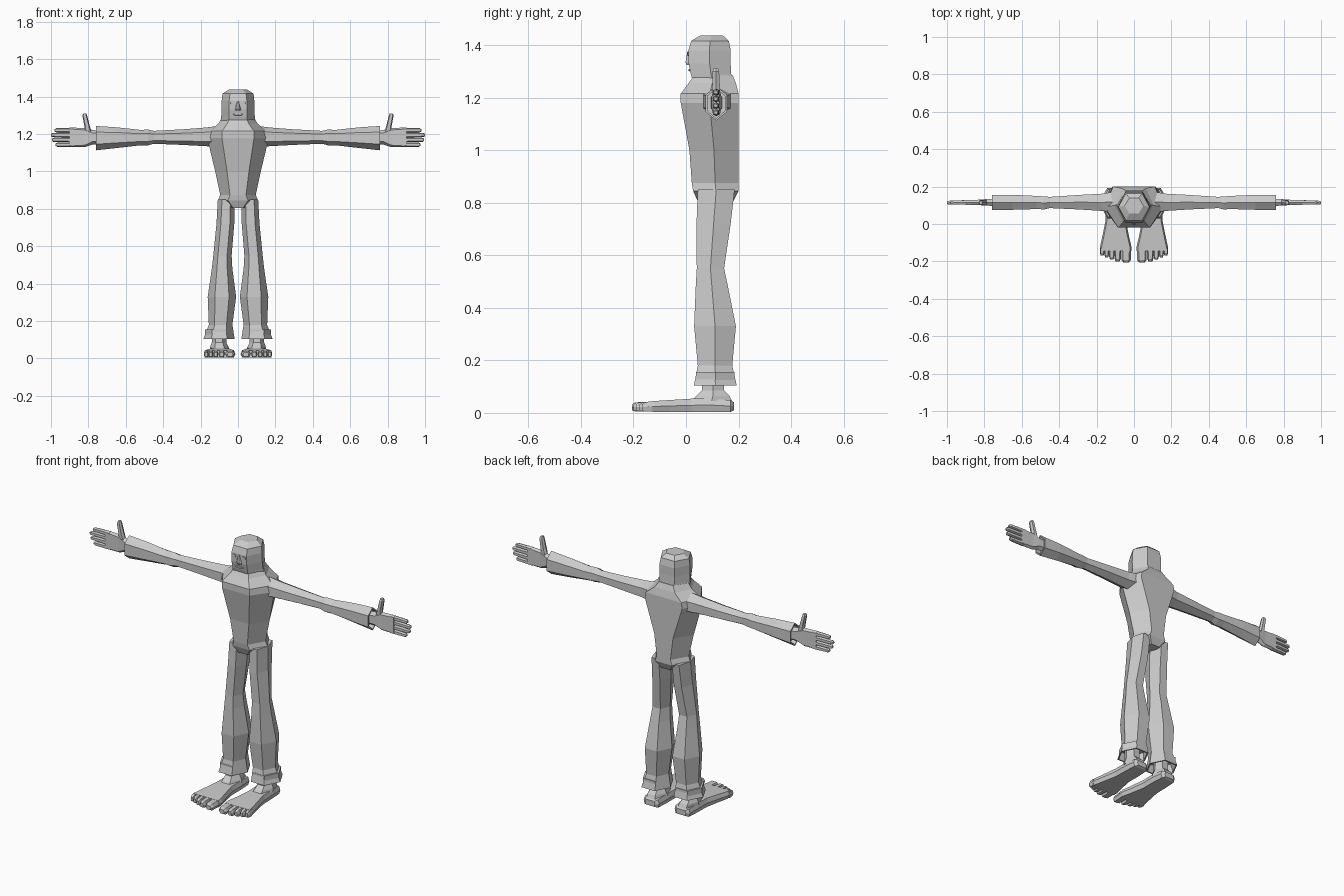
import bpy, bmesh

# axis along which sections are stacked -> world coordinates from (t, u, v)
AXES = {
    'z': lambda t, u, v: (u, v, t),
    'x': lambda t, u, v: (t, v, u),
    'y': lambda t, u, v: (u, t, v),
}


def loft(name, axis, sections, mirror=False, recess=None):
    """Six-sided loft. Section = (t, u0, u1, v0, v1, front fraction[, back fraction])."""
    bm = bmesh.new()
    sections = list(sections)
    if recess:  # hollow opening at the last section
        t, u0, u1, v0, v1, f = sections[-1]
        d = 0.008
        inner = (u0 + d, u1 - d, v0 + d, v1 - d, f)
        sections += [(t,) + inner, (t + recess,) + inner]
    rings = []
    for t, u0, u1, v0, v1, f, *b in sections:
        c, h, vm = (u0 + u1) / 2, (u1 - u0) / 2, (v0 + v1) / 2
        g = h * (b[0] if b else f)
        f = h * f
        pts = [(u0, vm), (c - f, v0), (c + f, v0), (u1, vm), (c + g, v1), (c - g, v1)]
        rings.append([bm.verts.new(AXES[axis](t, u, v)) for u, v in pts])
    for a, b in zip(rings, rings[1:]):
        for i in range(6):
            j = (i + 1) % 6
            bm.faces.new((a[i], a[j], b[j], b[i]))
    bm.faces.new(rings[0])
    bm.faces.new(rings[-1])
    bmesh.ops.recalc_face_normals(bm, faces=bm.faces)
    me = bpy.data.meshes.new(name)
    bm.to_mesh(me)
    bm.free()
    ob = bpy.data.objects.new(name, me)
    bpy.context.collection.objects.link(ob)
    if mirror:
        ob.modifiers.new("Mirror", 'MIRROR')
    return ob


# torso with pelvis, shoulders and collar
loft("torso", 'z', [
    (0.805, -.045, .045, .045, .18, .6),
    (0.845, -.107, .107, .027, .20, .5),
    (0.875, -.095, .095, .022, .20, .45),
    (1.00, -.122, .122, .013, .20, .48),
    (1.18, -.165, .165, -.02, .20, .52, .7),
    (1.215, -.155, .155, -.02, .20, .55, .72),
    (1.255, -.105, .105, .01, .19, .55, .6),
    (1.285, -.088, .088, .03, .178, .5)])

# head
loft("head", 'z', [
    (1.25, -.097, .097, .03, .182, .5),
    (1.29, -.090, .090, .018, .172, .52),
    (1.33, -.088, .088, .010, .17, .54),
    (1.38, -.087, .087, .009, .17, .54),
    (1.416, -.083, .083, .02, .163, .52),
    (1.437, -.050, .050, .055, .14, .5)])

# face details
loft("nose", 'z', [
    (1.325, -.014, .014, .002, .025, .5),
    (1.333, -.017, .017, -.002, .025, .4),
    (1.375, -.006, .006, .005, .025, .5)])
loft("eye", 'y', [
    (.02, .016, .044, 1.357, 1.375, .5),
    (.006, .018, .042, 1.359, 1.373, .5)], mirror=True)
loft("mouth", 'y', [
    (.03, -.03, .03, 1.298, 1.312, .7),
    (.009, -.026, .026, 1.301, 1.309, .7)])

# sleeves
loft("arm", 'x', [
    (.09, 1.13, 1.245, .06, .175, .5),
    (.17, 1.135, 1.235, .07, .162, .5),
    (.30, 1.142, 1.225, .078, .155, .5),
    (.45, 1.148, 1.217, .085, .145, .5),
    (.48, 1.140, 1.224, .078, .147, .5),
    (.52, 1.140, 1.222, .080, .150, .5),
    (.65, 1.125, 1.236, .076, .156, .5),
    (.76, 1.113, 1.243, .074, .156, .5)], mirror=True, recess=-.03)

# hand
loft("palm", 'x', [
    (.72, 1.145, 1.215, .095, .137, .6),
    (.78, 1.143, 1.222, .098, .134, .6),
    (.82, 1.130, 1.232, .102, .130, .8),
    (.90, 1.130, 1.235, .102, .128, .85)], mirror=True)
for i, (z, tip) in enumerate([(1.220, .98), (1.195, 1.0), (1.169, .995), (1.143, .975)]):
    loft(f"finger_{i + 1}", 'x', [
        (.875, z - .013, z + .013, .103, .128, .6),
        (tip - .04, z - .012, z + .012, .103, .126, .6),
        (tip - .008, z - .011, z + .011, .103, .124, .6),
        (tip, z - .006, z + .006, .107, .120, .6)], mirror=True)
loft("thumb", 'z', [
    (1.205, .780, .820, .102, .130, .6),
    (1.245, .793, .822, .100, .129, .6),
    (1.300, .807, .832, .101, .126, .6),
    (1.310, .811, .826, .105, .122, .6)], mirror=True)

# trouser legs, top to open cuff
loft("leg", 'z', [
    (.85, .018, .108, .045, .185, .5),
    (.72, .020, .115, .040, .170, .5),
    (.55, .034, .132, .041, .145, .5),
    (.48, .030, .140, .037, .160, .5),
    (.33, .010, .162, .031, .190, .5),
    (.18, .030, .156, .045, .176, .5),
    (.105, .018, .185, .030, .193, .5)], mirror=True, recess=.05)

# ankle and foot
loft("ankle", 'z', [
    (.16, .065, .138, .065, .142, .5),
    (.085, .062, .140, .060, .145, .5),
    (.065, .052, .148, .040, .165, .5),
    (.045, .045, .150, .020, .175, .5)], mirror=True)
loft("foot", 'y', [
    (.183, .065, .128, .010, .040, .8),
    (.170, .048, .145, .004, .048, .85),
    (.100, .043, .150, .004, .055, .85),
    (.020, .043, .152, .004, .054, .85),
    (-.06, .028, .168, .004, .049, .88),
    (-.12, .014, .181, .004, .045, .9),
    (-.145, .014, .183, .005, .043, .9)], mirror=True)

# toes: centre x, half width, tip y
for i, (x, w, tip) in enumerate([(.042, .026, -.205), (.087, .017, -.200), (.119, .014, -.190),
                                 (.146, .013, -.178), (.170, .013, -.168)]):
    loft(f"toe_{i + 1}", 'y', [
        (-.13, x - w, x + w, .005, .043, .65),
        (tip + .012, x - w * .95, x + w * .95, .005, .040, .65),
        (tip, x - w * .6, x + w * .6, .010, .032, .65)], mirror=True)
